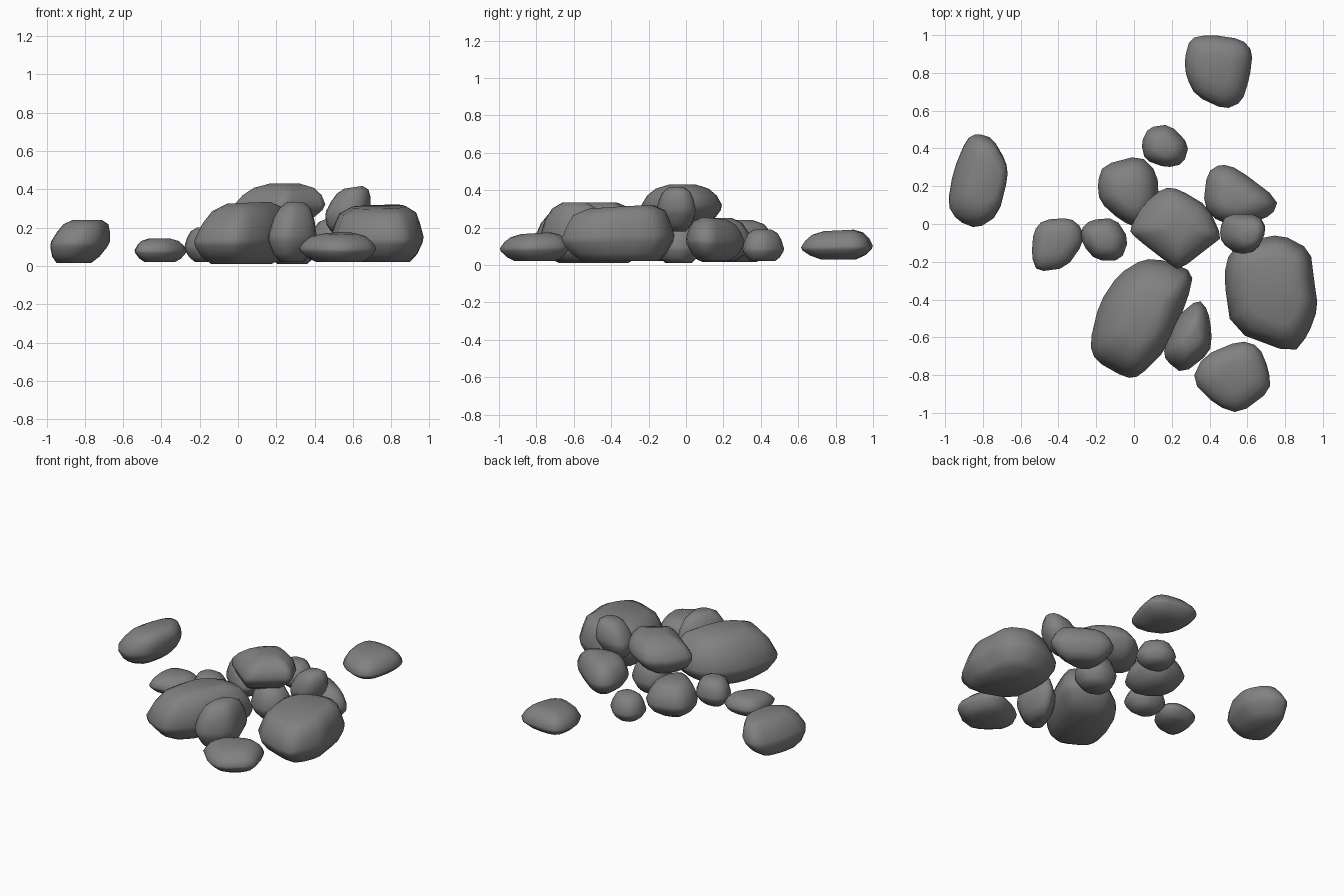
import bpy, bmesh

stone = bpy.data.materials.new("grey stone")
stone.diffuse_color = (0.22, 0.22, 0.22, 1)


def soften(pts, cut=0.22):
    # cut the corners of a plan outline
    out = []
    for (ax, ay), (bx, by) in zip(pts, pts[1:] + pts[:1]):
        out += [(ax + (bx - ax) * f, ay + (by - ay) * f) for f in (cut, 1 - cut)]
    return out


def rock(name, outline, z0, z1, mid=0.45, base=0.5, top=0.5, lean=(0, 0), slope=(0, 0)):
    """Rounded boulder: plan outline stacked in rings, leaning and with a tilted top."""
    n = len(outline)
    cx = sum(p[0] for p in outline) / n
    cy = sum(p[1] for p in outline) / n
    plan = soften(outline)
    rings = [(0.0, base), (mid * 0.3, base * 0.4 + 0.6 * 0.97), (mid * 0.75, 0.99), (mid, 1.02),
             (mid + (1 - mid) * 0.45, 0.97 * 0.85 + top * 0.15),
             (mid + (1 - mid) * 0.8, 0.45 + top * 0.55), (1.0, top * 0.85)]
    bm = bmesh.new()
    prev = None
    for f, s in rings:
        ring = []
        for x, y in plan:
            dx, dy = (x - cx) * s, (y - cy) * s
            z = z0 + (z1 - z0) * f + (slope[0] * dx + slope[1] * dy) * f
            ring.append(bm.verts.new((cx + dx + lean[0] * (f - mid),
                                      cy + dy + lean[1] * (f - mid), z)))
        if prev:
            for i in range(len(ring)):
                j = (i + 1) % len(ring)
                bm.faces.new((prev[i], prev[j], ring[j], ring[i]))
        else:
            bm.faces.new(ring)
        prev = ring
    bm.faces.new(prev)
    bmesh.ops.recalc_face_normals(bm, faces=bm.faces)
    for face in bm.faces:
        face.smooth = True
    me = bpy.data.meshes.new(name)
    bm.to_mesh(me)
    bm.free()
    me.materials.append(stone)
    ob = bpy.data.objects.new(name, me)
    bpy.context.collection.objects.link(ob)


# outlying stones
rock("left_stone", [(-.83, .475), (-.75, .45), (-.68, .33), (-.67, .25), (-.72, .05), (-.83, -.02),
     (-.93, .02), (-.98, .1), (-.95, .28), (-.88, .45)], .015, .24, .5, .6, .6, lean=(.07, 0))
rock("back_stone", [(.3, .98), (.4, 1.0), (.57, .975), (.625, .91), (.61, .78), (.57, .65),
     (.48, .61), (.33, .68), (.28, .78), (.27, .87)], .03, .185, .45, .5, .5, slope=(0, .05))

# small stones behind and to the left
rock("small_back_stone", [(.08, .51), (.19, .525), (.29, .42), (.26, .32), (.17, .3), (.06, .34),
     (.04, .43)], .02, .19, .4, .6, .5)
rock("back_left_stone", [(-.16, .31), (.03, .36), (.12, .27), (.13, .1), (.05, -.03), (-.07, .02),
     (-.18, .12), (-.19, .22)], .02, .25, .45, .5, .5)
rock("small_left_stone", [(-.23, .02), (-.1, .03), (-.03, -.08), (-.07, -.19), (-.2, -.19),
     (-.27, -.11), (-.28, -.03)], .02, .2, .45, .5, .5)
rock("flat_left_stone", [(-.48, .02), (-.34, .03), (-.28, -.02), (-.27, -.1), (-.36, -.23),
     (-.51, -.25), (-.54, -.17), (-.53, -.04)], .02, .143, .5, .6, .5)
rock("back_right_stone", [(.39, .27), (.46, .315), (.55, .29), (.76, .13), (.73, .05), (.6, 0),
     (.45, .01), (.37, .1)], .02, .25, .5, .5, .5, slope=(0, -.1))

# large boulders
rock("right_boulder", [(.62, -.09), (.78, -.06), (.93, -.14), (.95, -.3), (.97, -.44), (.92, -.58),
     (.84, -.68), (.52, -.56), (.48, -.28), (.51, -.15)], .02, .31, .45, .68, .7, slope=(.03, .06))
rock("front_boulder", [(.05, -.19), (.17, -.2), (.31, -.26), (.28, -.4), (.17, -.66), (.03, -.8),
     (-.04, -.81), (-.2, -.72), (-.23, -.63), (-.18, -.42), (-.08, -.27)],
     .01, .33, .4, .6, .5, lean=(.04, 0), slope=(.04, 0))

# front stones
rock("upright_front_stone", [(.34, -.4), (.39, -.46), (.41, -.58), (.4, -.68), (.26, -.79),
     (.17, -.72), (.16, -.66), (.22, -.5)], .02, .335, .45, .5, .4, lean=(.02, 0))
rock("flat_front_stone", [(.37, -.7), (.56, -.62), (.66, -.65), (.71, -.77), (.72, -.88), (.56, -1),
     (.44, -.96), (.31, -.83)], .02, .17, .5, .6, .5, slope=(0, .06))

# stones resting on top, and the hidden stone below them
rock("top_stone", [(.16, .19), (.24, .18), (.39, .09), (.46, -.07), (.42, -.1), (.24, -.24),
     (.19, -.21), (.01, -.07), (-.02, -.03), (.05, .1)], .2, .43, .53, .5, .4, lean=(.06, 0))
rock("small_top_stone", [(.49, .05), (.66, .05), (.7, -.03), (.65, -.14), (.55, -.16), (.47, -.1),
     (.46, -.03)], .18, .41, .5, .5, .5, lean=(.06, 0), slope=(.15, 0))
rock("under_stone", [(.2, .07), (.33, .08), (.42, 0), (.4, -.12), (.28, -.17), (.17, -.11),
     (.15, -.02)], .01, .23, .4, .6, .5)
